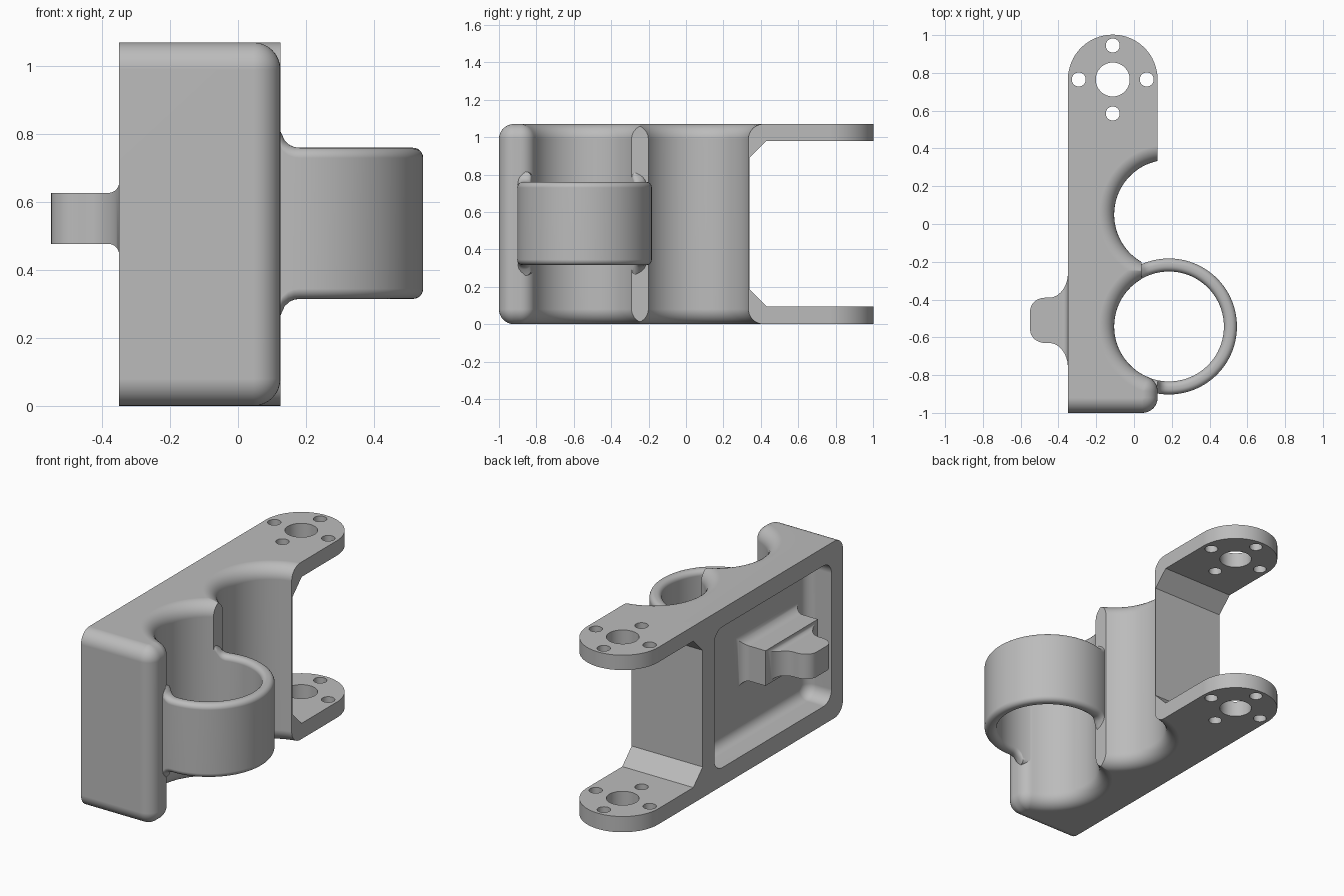
import bpy, bmesh
from math import sin, cos, pi, radians, sqrt, acos, atan2

cube = bpy.data.objects.get("Cube")
if cube:
    bpy.data.objects.remove(cube, do_unlink=True)

grey = bpy.data.materials.new("plain_grey")
grey.use_nodes = True
grey.diffuse_color = (0.5, 0.5, 0.5, 1)
grey.node_tree.nodes["Principled BSDF"].inputs["Base Color"].default_value = grey.diffuse_color

H = 1.07            # bracket height
FIL = 0.08          # main fillet radius
LEFT, RIGHT = -0.35, 0.125
GX, GR = 0.185, 0.29            # groove centre x and radius
G_FRONT, G_REAR = -0.5425, 0.05  # groove centre y
EYE = (-0.1125, 0.765)          # centre of the rounded lug ends
FLOOR = -0.185                  # pocket floor


def loft(name, rings):
    """Skin a stack of equal-length point rings and cap both ends."""
    bm = bmesh.new()
    rows = [[bm.verts.new(p) for p in ring] for ring in rings]
    n = len(rows[0])
    for a, b in zip(rows, rows[1:]):
        for i in range(n):
            j = (i + 1) % n
            bm.faces.new((a[i], a[j], b[j], b[i]))
    bm.faces.new(rows[0])
    bm.faces.new(rows[-1])
    bmesh.ops.recalc_face_normals(bm, faces=bm.faces)
    mesh = bpy.data.meshes.new(name)
    bm.to_mesh(mesh)
    bm.free()
    mesh.materials.append(grey)
    ob = bpy.data.objects.new(name, mesh)
    bpy.context.collection.objects.link(ob)
    return ob


def arc(cx, cy, r, a0, a1, n):
    """Points on an arc, angles in degrees."""
    angles = [radians(a0 + (a1 - a0) * i / n) for i in range(n + 1)]
    return [(cx + r * cos(a), cy + r * sin(a)) for a in angles]


def rounded_rect(cx, cy, hx, hy, r, n=6):
    pts = []
    for k, (sx, sy) in enumerate([(1, 1), (-1, 1), (-1, -1), (1, -1)]):
        pts += arc(cx + sx * (hx - r), cy + sy * (hy - r), r, 90 * k, 90 * k + 90, n)
    return pts


def cut(target, cutter):
    mod = target.modifiers.new("cut", 'BOOLEAN')
    mod.operation = 'DIFFERENCE'
    mod.solver = 'EXACT'
    mod.object = cutter
    bpy.context.view_layer.objects.active = target
    bpy.ops.object.modifier_apply(modifier=mod.name)
    bpy.data.objects.remove(cutter, do_unlink=True)


def outline(d):
    """Plan of the bracket with its filleted edges drawn in by d."""
    R, r = GR + d, max(FIL - d, 0.001)
    px = RIGHT - FIL
    py = G_FRONT - sqrt((GR + FIL) ** 2 - (GX - px) ** 2)
    touch = atan2(G_FRONT - py, GX - px) * 180 / pi
    tip = min(0.04, GX - sqrt(max(R * R - 0.295 ** 2, 0)))
    tip_a = acos((tip - GX) / R) * 180 / pi
    end_a = acos((RIGHT - GX) / R) * 180 / pi
    pts = [(LEFT, -1 + d)]
    pts += arc(px, -1 + FIL, r, -90, 0, 8)
    pts += arc(px, py, r, 0, touch, 7)
    pts += arc(GX, G_FRONT, R, 180 + touch, tip_a, 28)[1:]
    pts += arc(GX, G_REAR, R, 360 - tip_a, end_a, 32)
    pts += arc(EYE[0], EYE[1], RIGHT - EYE[0], 0, 180, 32)
    return pts


# Bracket body: plan outline stacked with quarter-round top and bottom edges
levels = []
for i in range(9):
    t = pi / 2 * (1 - i / 8)
    levels.append((FIL - FIL * sin(t), FIL - FIL * cos(t)))
levels += [(H - z, d) for z, d in reversed(levels)]
body = loft("bracket_body", [[(x, y, z) for x, y in outline(d)] for z, d in levels])

# Opening between the two end plates, with chamfered corners
gap = [(0.34, 0.185), (0.43, 0.095), (1.2, 0.095), (1.2, 0.98), (0.43, 0.98), (0.34, 0.89)]
cut(body, loft("gap_cutter", [[(x, y, z) for y, z in gap] for x in (-0.6, 0.6)]))

# Pivot hole and four bolt holes through both plates
holes = [(0, 0, 0.09)] + [(sx * 0.18, sy * 0.18, 0.037)
                          for sx, sy in ((1, 0), (-1, 0), (0, 1), (0, -1))]
for dx, dy, r in holes:
    circle = arc(EYE[0] + dx, EYE[1] + dy, r, 0, 360, 32)[:-1]
    cut(body, loft("hole_cutter", [[(x, y, z) for x, y in circle] for z in (-0.1, 1.2)]))

# Pocket in the flat side, rounded where walls meet floor
pocket = [(-0.5, 0)]
for i in range(8):
    t = pi / 2 * i / 7
    pocket.append((FLOOR - 0.06 + 0.06 * sin(t), 0.06 - 0.06 * cos(t)))
cut(body, loft("pocket_cutter",
               [[(x, y, z) for y, z in rounded_rect(-0.33, H / 2, 0.56 - d, 0.425 - d, 0.075 - d)]
                for x, d in pocket]))

# Clamp ring: rounded section swept round the front groove, flaring into the body
ring = []
for i in range(89):
    a = radians(-118 + 242 * i / 88)
    wall = RIGHT if a < 0 else 0.04
    gap_x = min(max(GX + 0.325 * cos(a) - wall, 0), 0.055)
    flare = 0.055 - sqrt(0.055 ** 2 - (0.055 - gap_x) ** 2)
    section = rounded_rect(0.3255, 0.5375, 0.0345, 0.2225 + flare, 0.03)
    ring.append([(GX + r * cos(a), G_FRONT + r * sin(a), z) for r, z in section])
clamp = loft("clamp_ring", ring)


# Side tab: nose, concave shoulders and a flared foot on the pocket floor
def tab_half_size(x):
    if x < -0.47:
        hy = 0.05 + 0.07 * sqrt(max(1 - ((x + 0.47) / 0.08) ** 2, 0))
    elif x < -0.45:
        hy = 0.12
    else:
        u = min((x + 0.45) / 0.1, 1)
        hy = 0.12 + 0.13 * (1 - sqrt(max(1 - u * u, 0)))
    u = min(max((x + 0.381) / 0.031, 0), 1)
    hz = 0.075 + 0.031 * (1 - sqrt(1 - u * u))
    u = min(max((x - FLOOR + 0.06) / 0.06, 0), 1)
    foot = 0.06 * (1 - sqrt(1 - u * u))
    return hy + foot, hz + foot


stations = [-0.47 - 0.08 * cos(pi / 2 * i / 8) for i in range(9)]
stations += [-0.45 + 0.1 * sin(pi / 2 * i / 12) for i in range(13)]
stations += [FLOOR - 0.06 + 0.06 * sin(pi / 2 * i / 8) for i in range(9)] + [FLOOR + 0.02]
tab_rings = []
for x in stations:
    hy, hz = tab_half_size(x)
    tab_rings.append([(x, -0.51 + sy * hy, 0.552 + sz * hz)
                      for sy, sz in ((1, 1), (-1, 1), (-1, -1), (1, -1))])
tab = loft("side_tab", tab_rings)

# Smooth curved surfaces, keep machined edges crisp
for ob in (body, clamp, tab):
    bpy.ops.object.select_all(action='DESELECT')
    ob.select_set(True)
    bpy.context.view_layer.objects.active = ob
    bpy.ops.object.shade_smooth_by_angle(angle=radians(30))
    mod = ob.modifiers.new("even_shading", 'WEIGHTED_NORMAL')
    mod.keep_sharp = True
